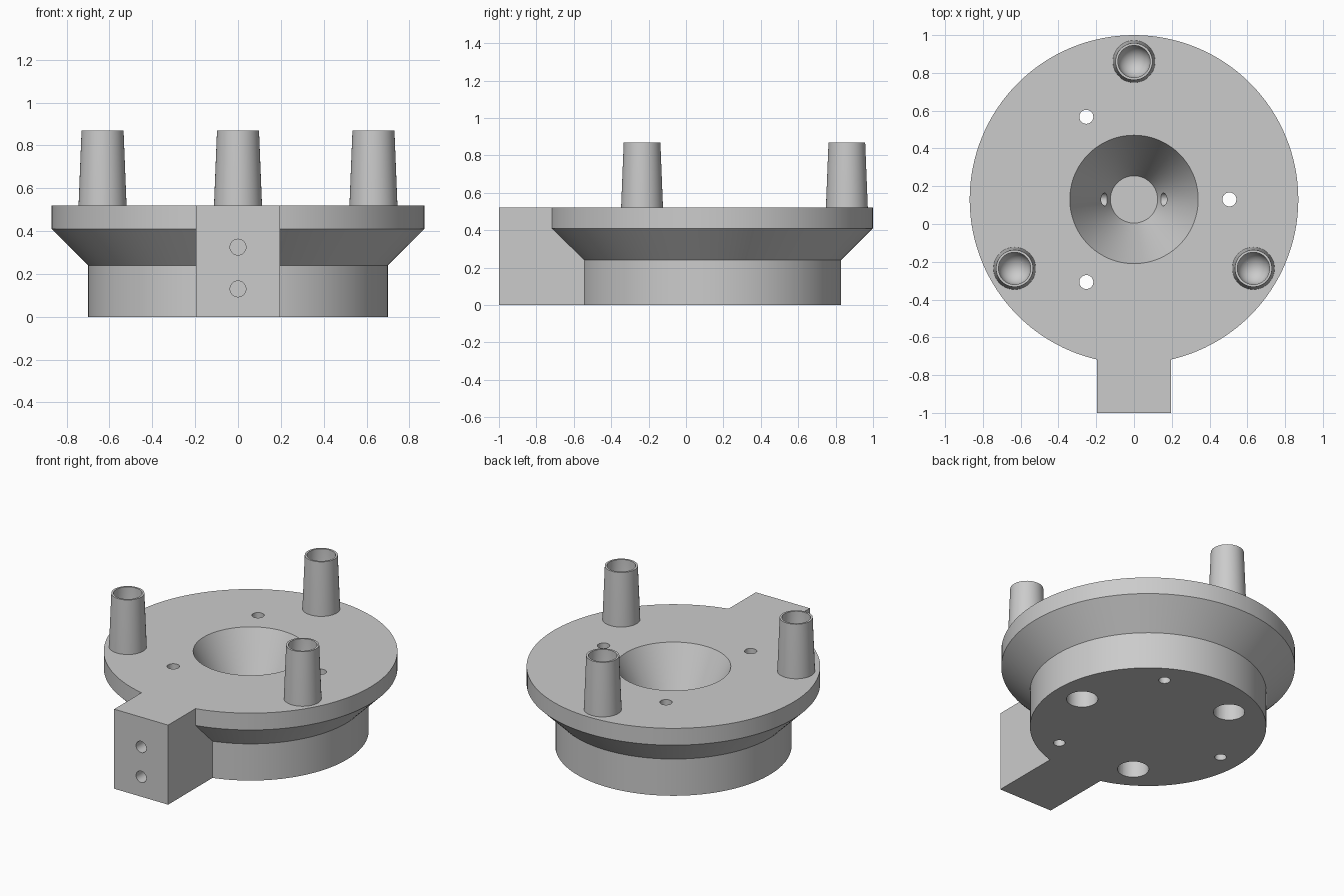
import bpy, bmesh, math
from math import pi, cos, sin
from mathutils import Matrix, Vector

if "Cube" in bpy.data.objects:
    bpy.data.objects.remove(bpy.data.objects["Cube"], do_unlink=True)

grey = bpy.data.materials.new("plain grey")
grey.use_nodes = True
grey.diffuse_color = (0.6, 0.6, 0.6, 1)
grey.node_tree.nodes["Principled BSDF"].inputs["Base Color"].default_value = (0.6, 0.6, 0.6, 1)

AXIS = Vector((0, 0.13, 0))   # centre line of the round body
DECK = 0.52                   # height of the flat top


def make_object(name, bm):
    bmesh.ops.recalc_face_normals(bm, faces=bm.faces[:])
    mesh = bpy.data.meshes.new(name)
    bm.to_mesh(mesh)
    bm.free()
    mesh.materials.append(grey)
    obj = bpy.data.objects.new(name, mesh)
    bpy.context.collection.objects.link(obj)
    return obj


def lathe(name, profile, centre, steps):
    """Spin an (r, z) profile that starts and ends on the axis."""
    bm = bmesh.new()
    verts = [bm.verts.new((r, 0, z)) for r, z in profile]
    edges = [bm.edges.new(pair) for pair in zip(verts, verts[1:])]
    bmesh.ops.spin(bm, geom=verts + edges, cent=(0, 0, 0), axis=(0, 0, 1),
                   angle=2 * pi, steps=steps)
    bmesh.ops.remove_doubles(bm, verts=bm.verts[:], dist=0.0001)
    bmesh.ops.translate(bm, verts=bm.verts[:], vec=centre)
    return make_object(name, bm)


def rod(name, start, end, radius):
    """Cylinder between two points, used as a drill."""
    start, end = Vector(start), Vector(end)
    way = end - start
    turn = Vector((0, 0, 1)).rotation_difference(way).to_matrix().to_4x4()
    bm = bmesh.new()
    bmesh.ops.create_cone(bm, cap_ends=True, segments=32, radius1=radius, radius2=radius,
                          depth=way.length,
                          matrix=Matrix.Translation((start + end) / 2) @ turn)
    return make_object(name, bm)


def box(name, low, high):
    low, high = Vector(low), Vector(high)
    bm = bmesh.new()
    bmesh.ops.create_cube(bm, size=1, matrix=Matrix.Translation((low + high) / 2)
                          @ Matrix.Diagonal((*(high - low), 1)))
    return make_object(name, bm)


def select(obj):
    bpy.ops.object.select_all(action='DESELECT')
    obj.select_set(True)
    bpy.context.view_layer.objects.active = obj


def combine(target, tool, operation):
    select(target)
    mod = target.modifiers.new(operation.lower(), 'BOOLEAN')
    mod.operation, mod.object, mod.solver = operation, tool, 'EXACT'
    bpy.ops.object.modifier_apply(modifier=mod.name)
    bpy.data.objects.remove(tool, do_unlink=True)


def around(radius, degrees, z):
    a = math.radians(degrees)
    return AXIS + Vector((radius * cos(a), radius * sin(a), z))


# Round body with flared rim and a blind funnel in the middle
body = lathe("body", [(0, 0), (0.70, 0), (0.70, 0.24), (0.87, 0.41), (0.87, DECK),
                      (0.34, DECK), (0.125, 0.07), (0, 0.07)], AXIS, 128)

# Front mounting block, fused to the body
combine(body, box("front_block", (-0.195, -1, 0), (0.195, -0.4, DECK)), 'UNION')

drills = []
for k in range(3):
    bolt, pin = 120 * k, 120 * k + 60
    # Bolt holes with wide counterbores underneath, and blind pin holes between them
    drills.append(rod("bolt_drill", around(0.505, bolt, -0.1), around(0.505, bolt, 0.7), 0.037))
    drills.append(rod("counterbore_drill", around(0.51, bolt, -0.1), around(0.51, bolt, 0.2), 0.093))
    drills.append(rod("pin_drill", around(0.56, pin, -0.1), around(0.56, pin, 0.15), 0.035))
# Two blind holes in the block's front face
for z in (0.13, 0.325):
    drills.append(rod("front_drill", (0, -1.1, z), (0, -0.7, z), 0.037))
# Two small side pockets low in the funnel wall
for side in (-1, 1):
    drills.append(rod("pocket_drill", (side * 0.1, AXIS.y, 0.14), (side * 0.3, AXIS.y, 0.14), 0.034))
for drill in drills:
    combine(body, drill, 'DIFFERENCE')

# Three tapered posts with round-bottomed sockets
bore, top, dome_z = 0.085, 0.87, 0.79
dome = [(bore * cos(a), dome_z - bore * sin(a)) for a in (pi / 2 * i / 8 for i in range(8))]
post_profile = [(0, DECK - 0.02), (0.112, DECK - 0.02), (0.112, DECK), (0.098, top),
                (bore, top), *dome, (0, dome_z - bore)]
posts = [lathe(name, post_profile, around(0.73, angle, 0), 48)
         for name, angle in (("back_post", 90), ("right_post", 210), ("left_post", 330))]

for obj in [body] + posts:
    select(obj)
    bpy.ops.object.shade_smooth_by_angle(angle=math.radians(25))
